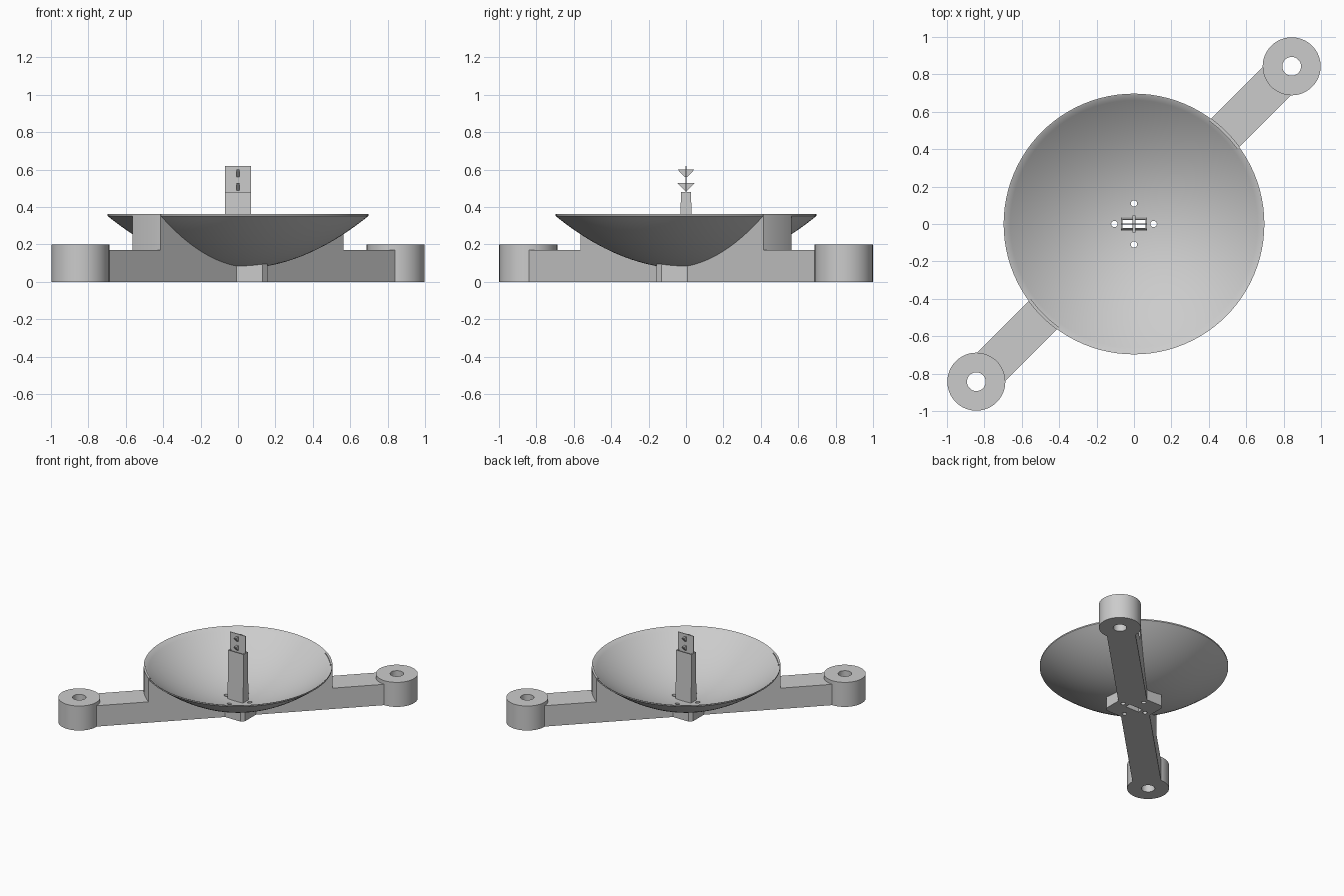
import bpy, bmesh, math
from mathutils import Matrix

default = bpy.data.objects.get("Cube")
if default:
    bpy.data.objects.remove(default, do_unlink=True)

grey = bpy.data.materials.new("light_grey")
grey.use_nodes = True
grey.diffuse_color = (0.6, 0.6, 0.6, 1)
grey.node_tree.nodes["Principled BSDF"].inputs["Base Color"].default_value = (0.6, 0.6, 0.6, 1)

DIAGONAL = Matrix.Rotation(math.pi / 4, 4, "Z")
BOSS = 0.843


def finish(name, bm):
    bmesh.ops.recalc_face_normals(bm, faces=bm.faces)
    mesh = bpy.data.meshes.new(name)
    bm.to_mesh(mesh)
    bm.free()
    mesh.materials.append(grey)
    obj = bpy.data.objects.new(name, mesh)
    bpy.context.collection.objects.link(obj)
    return obj


def prism(name, outline, z0, z1, top_scale=1.0):
    """Extrude a plan outline upwards, narrowing in y towards the top."""
    bm = bmesh.new()
    low = [bm.verts.new((x, y, z0)) for x, y in outline]
    high = [bm.verts.new((x, y * top_scale, z1)) for x, y in outline]
    bm.faces.new(low)
    bm.faces.new(high)
    for i in range(len(low)):
        j = (i + 1) % len(low)
        bm.faces.new((low[i], low[j], high[j], high[i]))
    return finish(name, bm)


def box(name, hx, hy, z0, z1, top_scale=1.0):
    return prism(name, [(-hx, -hy), (hx, -hy), (hx, hy), (-hx, hy)], z0, z1, top_scale)


def cylinder(name, r, z0, z1, x=0, y=0, n=64):
    ring = [2 * math.pi * i / n for i in range(n)]
    return prism(name, [(x + r * math.cos(a), y + r * math.sin(a)) for a in ring], z0, z1)


def lathe(name, profile, steps=96):
    """Spin a closed (r, z) profile whose ends lie on the axis."""
    bm = bmesh.new()
    verts = [bm.verts.new((r, 0, z)) for r, z in profile]
    edges = [bm.edges.new(pair) for pair in zip(verts, verts[1:])]
    bmesh.ops.spin(bm, geom=verts + edges, cent=(0, 0, 0), axis=(0, 0, 1),
                   angle=2 * math.pi, steps=steps, use_merge=True)
    bmesh.ops.remove_doubles(bm, verts=bm.verts, dist=1e-5)
    return finish(name, bm)


def combine(target, tool, operation, keep=False):
    mod = target.modifiers.new("combine", "BOOLEAN")
    mod.operation, mod.object, mod.solver = operation, tool, "EXACT"
    bpy.context.view_layer.objects.active = target
    bpy.ops.object.modifier_apply(modifier=mod.name)
    if not keep:
        bpy.data.objects.remove(tool, do_unlink=True)


def bowl(base, radius, count=24):
    return [(radius * i / count, base + 0.58 * (radius * i / count) ** 2)
            for i in range(count + 1)]


# Parabolic dish shell with a thin upright rim
inner = bowl(0.084, 0.690)
dish = lathe("dish", bowl(0.07, 0.697) + [(0.697, 0.362)] + inner[::-1])

# Diagonal support beam with raised ends that cradle the dish
beam = box("support_beam", 1.19, 0.106, 0, 0.17)
cradle = box("cradle", 0.8, 0.106, 0.05, 0.363)
for part in (beam, cradle):
    part.data.transform(DIAGONAL)
combine(cradle, cylinder("cradle_trim", 0.699, -0.1, 0.5, n=96), "INTERSECT")
combine(beam, cradle, "UNION")

# Square hub with cut corners under the dish
h, c = 0.157, 0.132
hub = prism("hub", [(h, -c), (h, c), (c, h), (-c, h),
                    (-h, c), (-h, -c), (-c, -h), (c, -h)], 0, 0.13)
combine(beam, hub, "UNION")

# Hollow the frame to the underside of the dish
hollow = lathe("hollow", bowl(0.077, 0.682) + [(0.682, 0.5), (0, 0.5)])
combine(beam, hollow, "DIFFERENCE")

# Mounting bosses at both ends, bored through
for side in (-1, 1):
    at = side * BOSS
    combine(beam, cylinder("boss", 0.155, 0, 0.2, at, at), "UNION")
    combine(beam, cylinder("bore", 0.05, -0.1, 0.4, at, at, 32), "DIFFERENCE")

# Four screw holes and the feed slot through hub and dish
cutters = [cylinder("screw_hole", 0.017, -0.1, 0.3, x, y, 24)
           for x, y in ((0.105, 0), (-0.105, 0), (0, 0.11), (0, -0.11))]
cutters.append(box("feed_slot", 0.062, 0.022, -0.1, 0.3))
for cutter in cutters:
    combine(beam, cutter, "DIFFERENCE", keep=True)
    combine(dish, cutter, "DIFFERENCE")

# Hollow tapered feed post
post = box("feed_post", 0.07, 0.035, 0.08, 0.48, 0.77)
combine(post, box("post_hollow", 0.062, 0.022, 0, 0.6), "DIFFERENCE")

# Thin circuit board standing in the post
board = box("feed_board", 0.07, 0.003, 0.02, 0.62)

# Two small wedge-shaped radiators crossing the board
radiators = []
for name, top in (("upper_radiator", 0.60), ("lower_radiator", 0.527)):
    wedge = prism(name, [(-0.045, 0), (0.045, 0), (0.006, -0.04), (-0.006, -0.04)],
                  -0.008, 0.008)
    wedge.data.transform(Matrix.Translation((0, 0, top))
                         @ Matrix(((0, 0, 1, 0), (1, 0, 0, 0), (0, 1, 0, 0), (0, 0, 0, 1))))
    radiators.append(wedge)

# Smooth the curved surfaces, keep edges sharp
bpy.ops.object.select_all(action="DESELECT")
for obj in (dish, beam):
    obj.select_set(True)
bpy.context.view_layer.objects.active = dish
bpy.ops.object.shade_smooth_by_angle(angle=math.radians(30))
